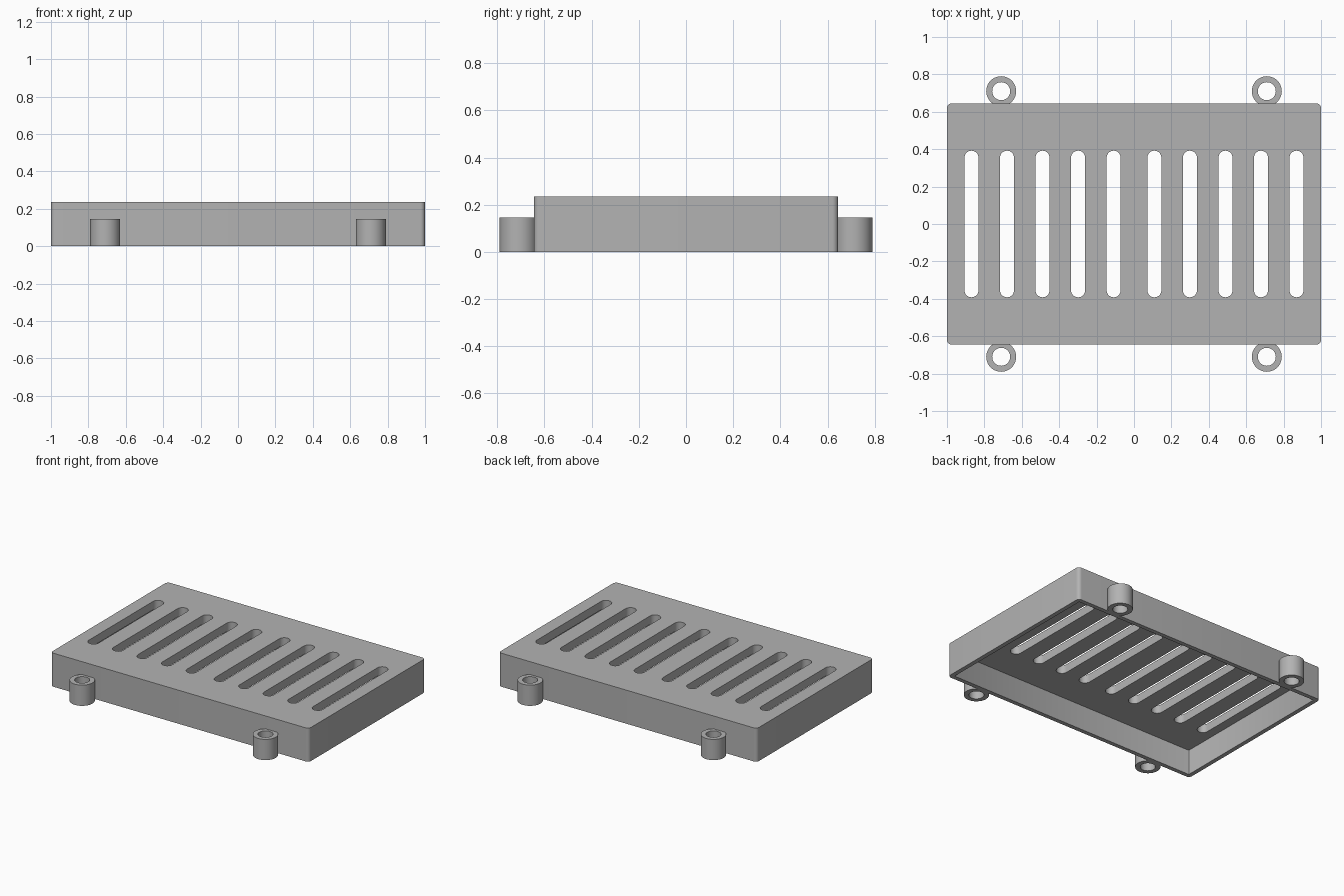
import bpy
import bmesh
from math import cos, sin, pi, radians

if "Cube" in bpy.data.objects:
    bpy.data.objects.remove(bpy.data.objects["Cube"], do_unlink=True)

HALF_X, HALF_Y, HEIGHT = 1.0, 0.645, 0.235
WALL, ROOF_UNDERSIDE = 0.03, 0.176
SLOT_RADIUS, SLOT_HALF_LENGTH = 0.0375, 0.392
SLOT_X = [0.109 + 0.19 * i for i in range(5)]
BOSS_OFFSET, BOSS_RADIUS, BORE_RADIUS, BOSS_HEIGHT = 0.71, 0.08, 0.048, 0.145

grey = bpy.data.materials.new("light grey")
grey.use_nodes = True
grey.diffuse_color = (0.45, 0.45, 0.45, 1)
grey.node_tree.nodes["Principled BSDF"].inputs["Base Color"].default_value = grey.diffuse_color


def rounded_outline(cx, cy, hx, hy, radius, steps):
    """Counter-clockwise rectangle with rounded corners; a slot or circle at full radius."""
    points = []
    for k, (sx, sy) in enumerate([(1, 1), (-1, 1), (-1, -1), (1, -1)]):
        for i in range(steps + 1):
            a = (k + i / steps) * pi / 2
            points.append((cx + sx * (hx - radius) + radius * cos(a),
                           cy + sy * (hy - radius) + radius * sin(a)))
    return points


def make_prism(name, outlines, bottom, top):
    bm = bmesh.new()
    for outline in outlines:
        face = bm.faces.new([bm.verts.new((x, y, bottom)) for x, y in outline])
        lifted = bmesh.ops.extrude_face_region(bm, geom=[face])["geom"]
        verts = [v for v in lifted if isinstance(v, bmesh.types.BMVert)]
        bmesh.ops.translate(bm, verts=verts, vec=(0, 0, top - bottom))
    bmesh.ops.remove_doubles(bm, verts=bm.verts, dist=0.0001)
    bmesh.ops.recalc_face_normals(bm, faces=bm.faces)
    mesh = bpy.data.meshes.new(name)
    bm.to_mesh(mesh)
    bm.free()
    mesh.materials.append(grey)
    obj = bpy.data.objects.new(name, mesh)
    bpy.context.collection.objects.link(obj)
    return obj


def cut(target, cutter):
    mod = target.modifiers.new("cut", "BOOLEAN")
    mod.operation, mod.solver, mod.object = "DIFFERENCE", "EXACT", cutter
    bpy.context.view_layer.objects.active = target
    bpy.ops.object.modifier_apply(modifier=mod.name)
    bpy.data.objects.remove(cutter, do_unlink=True)


def smooth(obj):
    bpy.ops.object.select_all(action="DESELECT")
    obj.select_set(True)
    bpy.context.view_layer.objects.active = obj
    bpy.ops.object.shade_smooth_by_angle(angle=radians(30))


# Open-bottomed cover with softened vertical corners
cover = make_prism("slotted_cover",
                   [rounded_outline(0, 0, HALF_X, HALF_Y, 0.025, 6)], 0, HEIGHT)
cavity = make_prism("cavity_cutter",
                    [rounded_outline(0, 0, HALF_X - WALL, HALF_Y - WALL, 0.005, 2)],
                    -0.1, ROOF_UNDERSIDE)
cut(cover, cavity)

# Two mirrored groups of round-ended vent slots
slots = [rounded_outline(side * x, 0, SLOT_RADIUS, SLOT_HALF_LENGTH, SLOT_RADIUS, 8)
         for side in (-1, 1) for x in SLOT_X]
cut(cover, make_prism("slot_cutter", slots, 0.1, 0.3))
smooth(cover)

# Bored mounting bosses on the front and back walls
for y_name, sy in (("front", -1), ("back", 1)):
    for x_name, sx in (("left", 1), ("right", -1)):
        x, y = sx * BOSS_OFFSET, sy * BOSS_OFFSET
        boss = make_prism(f"{y_name}_{x_name}_boss",
                          [rounded_outline(x, y, BOSS_RADIUS, BOSS_RADIUS, BOSS_RADIUS, 12)],
                          0, BOSS_HEIGHT)
        bore = make_prism("bore_cutter",
                          [rounded_outline(x, y, BORE_RADIUS, BORE_RADIUS, BORE_RADIUS, 12)],
                          -0.1, BOSS_HEIGHT + 0.1)
        cut(boss, bore)
        smooth(boss)
